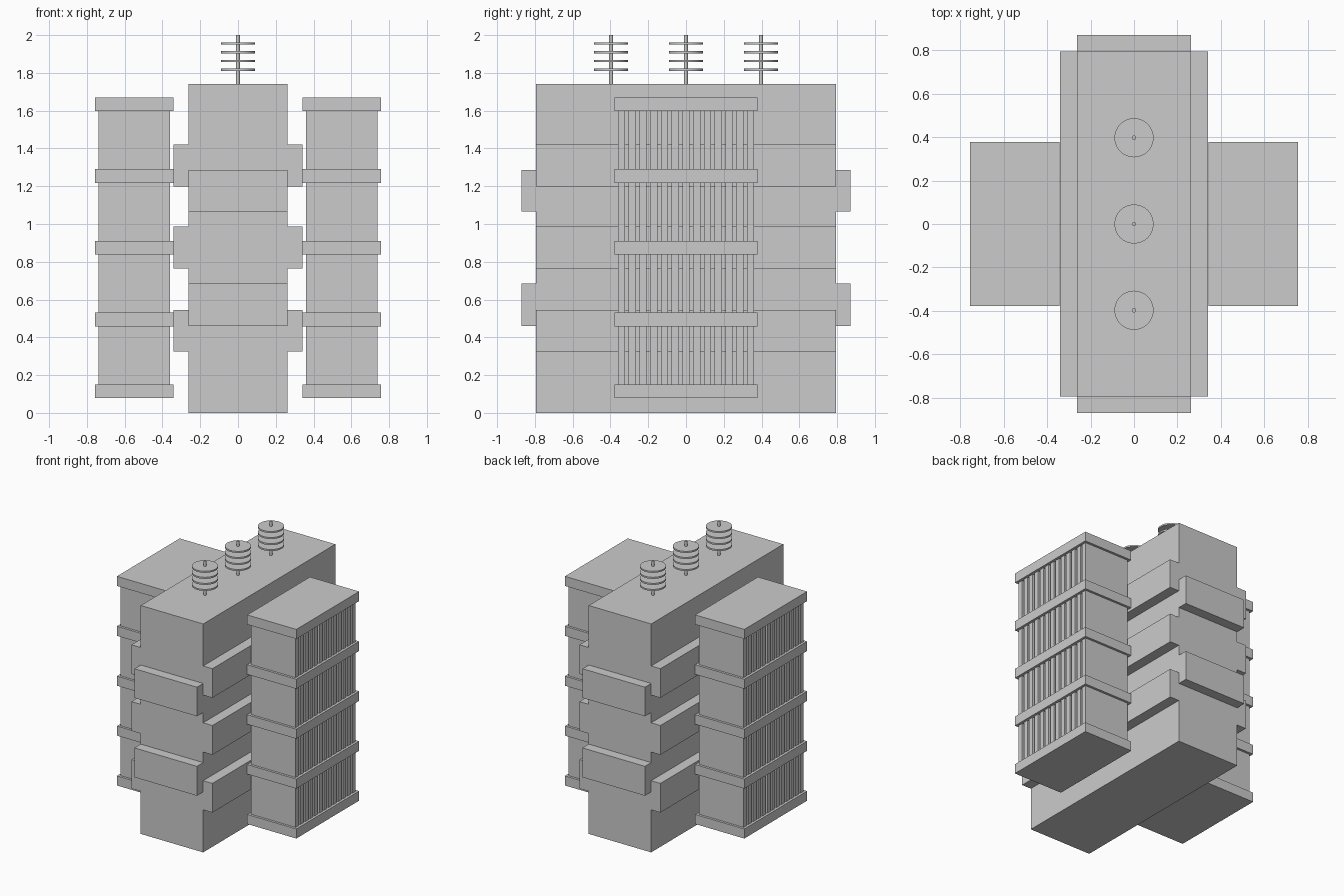
import bpy, bmesh
from mathutils import Matrix, Vector

if "Cube" in bpy.data.objects:
    bpy.data.objects.remove(bpy.data.objects["Cube"])


def finish(name, bm):
    mesh = bpy.data.meshes.new(name)
    bm.to_mesh(mesh)
    bm.free()
    ob = bpy.data.objects.new(name, mesh)
    bpy.context.collection.objects.link(ob)
    return ob


def add_box(bm, lo, hi):
    lo, hi = Vector(lo), Vector(hi)
    m = Matrix.Translation((lo + hi) / 2) @ Matrix.Diagonal((*(hi - lo), 1))
    bmesh.ops.create_cube(bm, size=1, matrix=m)


def add_disc(bm, r, y, z0, z1, sides):
    bmesh.ops.create_cone(bm, cap_ends=True, segments=sides, radius1=r, radius2=r,
                          depth=z1 - z0, matrix=Matrix.Translation((0, y, (z0 + z1) / 2)))


# Main tank with stepped bands; each band is a pair of outer ledges
W, D, H = 0.263, 0.795, 1.74
SIDE_W, END_D = 0.341, 0.87


def tank_box(name, lo, hi):
    bm = bmesh.new()
    add_box(bm, lo, hi)
    return finish(name, bm)


tank_box("tank", (-W, -D, 0), (W, D, H))
for s in (-1, 1):
    side = "right" if s > 0 else "left"
    end = "back" if s > 0 else "front"
    for z0, z1 in ((0.324, 0.546), (0.764, 0.987), (1.198, 1.42)):
        x0, x1 = sorted((s * W, s * SIDE_W))
        tank_box("side_ledge_" + side, (x0, -D, z0), (x1, D, z1))
    for z0, z1 in ((0.46, 0.684), (1.065, 1.287)):
        y0, y1 = sorted((s * D, s * END_D))
        tank_box("end_ledge_" + end, (-W, y0, z0), (W, y1, z1))

# Radiators: spaced cooling plates held by five solid bands
N_FINS, FIN_T, FIN_Y = 13, 0.038, 0.36
pitch = (2 * FIN_Y - FIN_T) / (N_FINS - 1)
for s in (-1, 1):
    side = "right" if s > 0 else "left"
    fin_x = sorted((s * 0.36, s * 0.738))
    band_x = sorted((s * 0.342, s * 0.756))

    bm = bmesh.new()
    for i in range(N_FINS):
        y = -FIN_Y + FIN_T / 2 + i * pitch
        add_box(bm, (fin_x[0], y - FIN_T / 2, 0.1), (fin_x[1], y + FIN_T / 2, 1.65))
    finish("radiator_fins_" + side, bm)

    bm = bmesh.new()
    for i in range(5):
        z = 0.078 + i * 0.38
        add_box(bm, (band_x[0], -0.378, z), (band_x[1], 0.378, z + 0.073))
    finish("radiator_bands_" + side, bm)

# Insulators on the roof: thin rod with four discs
for y in (-0.397, 0, 0.397):
    bm = bmesh.new()
    add_disc(bm, 0.01, y, H, 2.0, 16)
    for i in range(4):
        z = 1.817 + i * 0.046
        add_disc(bm, 0.09, y, z - 0.006, z + 0.006, 32)
    ob = finish("insulator", bm)
    bpy.ops.object.select_all(action='DESELECT')
    ob.select_set(True)
    bpy.context.view_layer.objects.active = ob
    bpy.ops.object.shade_smooth_by_angle()
